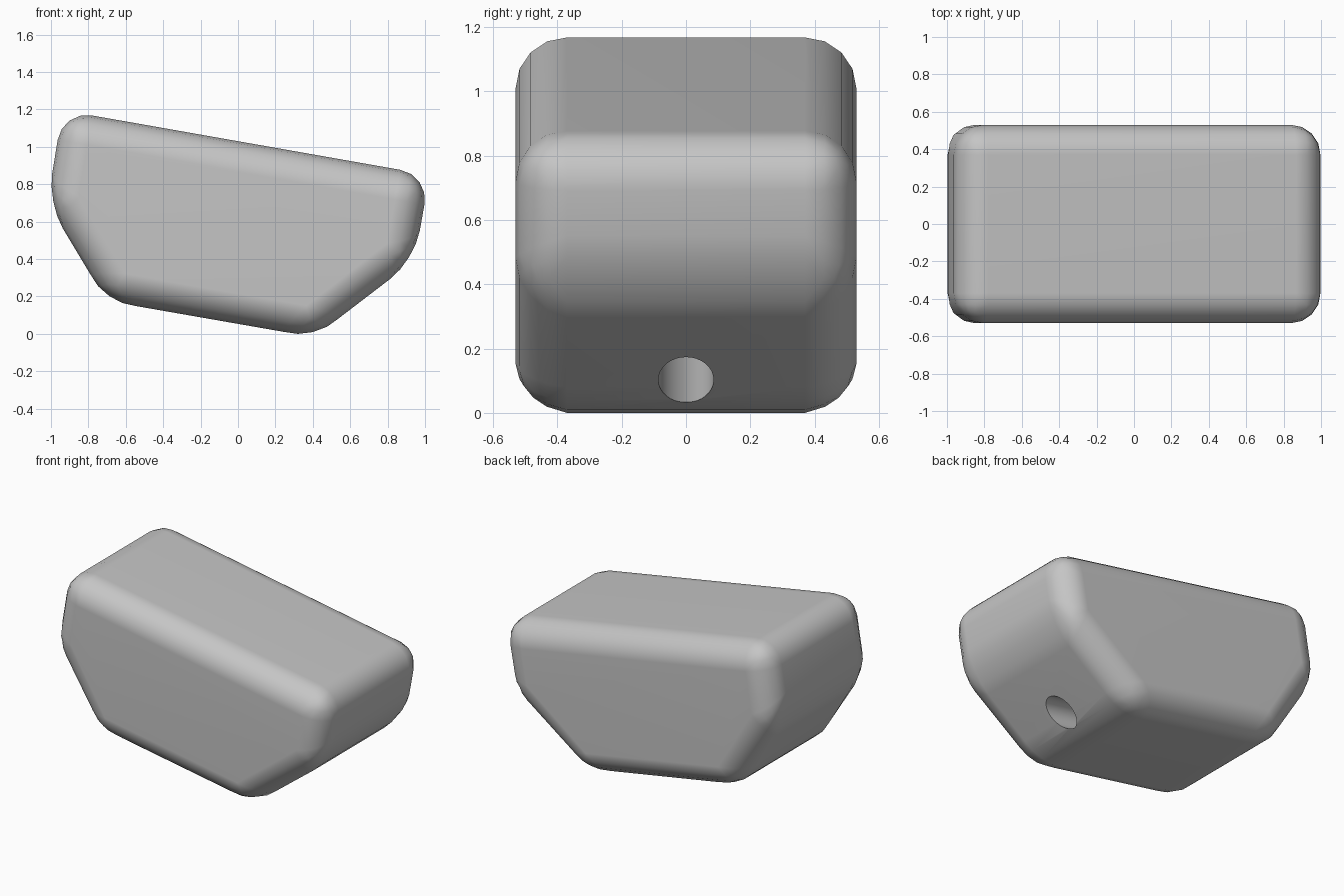
import bpy
import bmesh
import math
from mathutils import Matrix, Vector

cube = bpy.data.objects.get("Cube")
if cube:
    bpy.data.objects.remove(cube, do_unlink=True)

HALF_WIDTH = 0.53
ROUNDING = 0.16
TILT = math.radians(10)

grey = bpy.data.materials.new("plain grey")
grey.use_nodes = True
colour = (0.56, 0.56, 0.56, 1)
grey.diffuse_color = colour
grey.node_tree.nodes["Principled BSDF"].inputs["Base Color"].default_value = colour


def add_object(name, bm):
    bmesh.ops.recalc_face_normals(bm, faces=bm.faces)
    mesh = bpy.data.meshes.new(name)
    bm.to_mesh(mesh)
    bm.free()
    mesh.materials.append(grey)
    obj = bpy.data.objects.new(name, mesh)
    bpy.context.collection.objects.link(obj)
    return obj


# Body: tilted six-sided profile, extruded across and rounded on every edge
profile = [(-0.935, 1.204), (-1.016, 0.71), (-0.701, 0.185),
           (0.41, -0.009), (0.947, 0.402), (1.028, 0.858)]
bm = bmesh.new()
side = bm.faces.new([bm.verts.new((x, -HALF_WIDTH, z)) for x, z in profile])
grown = bmesh.ops.extrude_face_region(bm, geom=[side], use_keep_orig=True)
moved = [v for v in grown["geom"] if isinstance(v, bmesh.types.BMVert)]
bmesh.ops.translate(bm, verts=moved, vec=(0, 2 * HALF_WIDTH, 0))
bmesh.ops.recalc_face_normals(bm, faces=bm.faces)
bmesh.ops.bevel(bm, geom=bm.edges[:], offset=ROUNDING, offset_type='OFFSET',
                segments=4, profile=0.5, affect='EDGES', clamp_overlap=True)

# Centre the body and stand it on the ground
xs = [v.co.x for v in bm.verts]
low = min(v.co.z for v in bm.verts)
bmesh.ops.translate(bm, verts=bm.verts, vec=(-(min(xs) + max(xs)) / 2, 0, -low))
body = add_object("rounded_body", bm)

# Hole: blind bore running parallel to the top face
axis = Vector((math.cos(TILT), 0, -math.sin(TILT)))
length = 1.3
centre = Vector((0.55, 0, 0.105)) + axis * (0.3 - length / 2)
turn = axis.to_track_quat('Z', 'Y').to_matrix().to_4x4()
bm = bmesh.new()
bmesh.ops.create_cone(bm, cap_ends=True, segments=32, radius1=0.086,
                      radius2=0.086, depth=length,
                      matrix=Matrix.Translation(centre) @ turn)
cutter = add_object("bore_cutter", bm)
cutter.hide_render = True

bpy.ops.object.select_all(action='DESELECT')
body.select_set(True)
bpy.context.view_layer.objects.active = body
bore = body.modifiers.new("bore", 'BOOLEAN')
bore.operation = 'DIFFERENCE'
bore.solver = 'EXACT'
bore.object = cutter
bpy.ops.object.modifier_apply(modifier=bore.name)
bpy.data.objects.remove(cutter, do_unlink=True)

# Smooth rounding with flat broad faces
bpy.ops.object.shade_smooth_by_angle(angle=math.radians(32))
weighted = body.modifiers.new("even_shading", 'WEIGHTED_NORMAL')
weighted.keep_sharp = True
